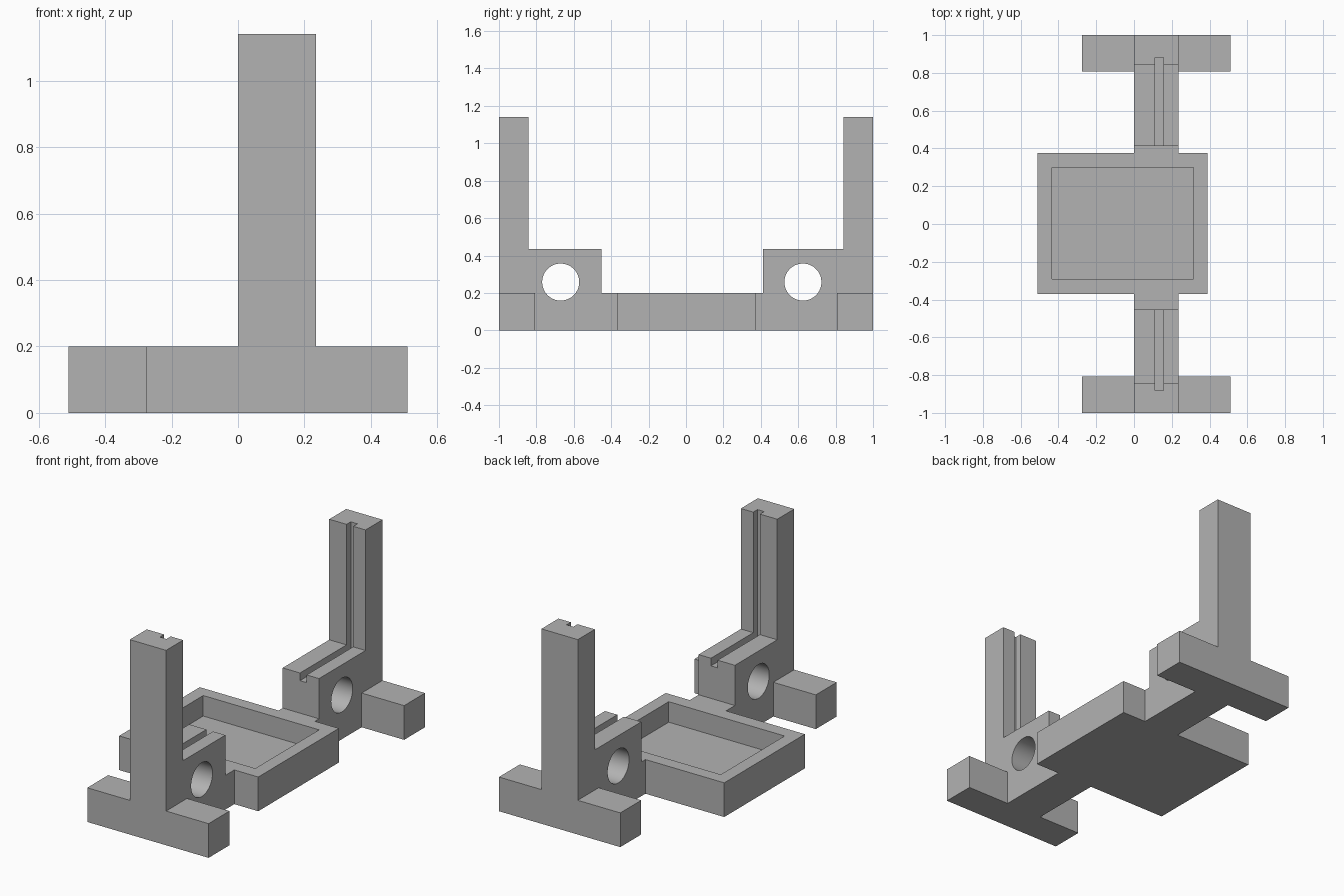
import bpy
import bmesh
import math
from mathutils import Matrix

cube = bpy.data.objects.get("Cube")
if cube:
    bpy.data.objects.remove(cube, do_unlink=True)

GREY = (0.45, 0.45, 0.45, 1)
grey = bpy.data.materials.new("plain grey")
grey.use_nodes = True
grey.diffuse_color = GREY
grey.node_tree.nodes["Principled BSDF"].inputs["Base Color"].default_value = GREY

POST_X = (0, 0.235)


def finish(name, bm):
    bmesh.ops.recalc_face_normals(bm, faces=bm.faces)
    mesh = bpy.data.meshes.new(name)
    bm.to_mesh(mesh)
    bm.free()
    mesh.materials.append(grey)
    obj = bpy.data.objects.new(name, mesh)
    bpy.context.collection.objects.link(obj)
    return obj


def box(name, xs, ys, zs):
    bm = bmesh.new()
    bmesh.ops.create_cube(bm, size=1)
    for v in bm.verts:
        for axis, span in enumerate((xs, ys, zs)):
            v.co[axis] = max(span) if v.co[axis] > 0 else min(span)
    return finish(name, bm)


def side_profile(name, points, xs):
    """Extrude a (y, z) outline along x."""
    bm = bmesh.new()
    face = bm.faces.new([bm.verts.new((xs[0], y, z)) for y, z in points])
    ext = bmesh.ops.extrude_face_region(bm, geom=[face])["geom"]
    moved = [v for v in ext if isinstance(v, bmesh.types.BMVert)]
    bmesh.ops.translate(bm, vec=(xs[1] - xs[0], 0, 0), verts=moved)
    return finish(name, bm)


def cross_bore(y, z, radius):
    bm = bmesh.new()
    bmesh.ops.create_cone(bm, cap_ends=True, segments=64, radius1=radius,
                          radius2=radius, depth=1,
                          matrix=Matrix.Translation((0.12, y, z))
                          @ Matrix.Rotation(math.pi / 2, 4, "Y"))
    return finish("bore_cutter", bm)


def cut(obj, cutter):
    cutter.hide_render = True
    mod = obj.modifiers.new("cut", "BOOLEAN")
    mod.operation = "DIFFERENCE"
    mod.solver = "EXACT"
    mod.object = cutter
    bpy.ops.object.select_all(action="DESELECT")
    bpy.context.view_layer.objects.active = obj
    obj.select_set(True)
    bpy.ops.object.modifier_apply(modifier=mod.name)
    bpy.data.objects.remove(cutter, do_unlink=True)


# Central tray with a shallow rectangular recess
tray = box("tray", (-0.51, 0.39), (-0.37, 0.375), (0, 0.2))
cut(tray, box("recess_cutter", (-0.435, 0.315), (-0.29, 0.3), (0.08, 0.4)))

# Two end supports: neck, bored block and grooved post, with a foot each side
for label, s, tray_y, block_y, bore_y in (("front", -1, 0.37, 0.452, 0.67),
                                          ("back", 1, 0.375, 0.413, 0.625)):
    outline = [(tray_y, 0), (1, 0), (1, 1.14), (0.843, 1.14),
               (0.843, 0.435), (block_y, 0.435), (block_y, 0.2), (tray_y, 0.2)]
    support = side_profile(label + "_support", [(s * y, z) for y, z in outline], POST_X)
    cut(support, box("groove_cutter", (0.112, 0.155), (s * 0.3, s * 0.882), (0.39, 1.3)))
    cut(support, cross_bore(s * bore_y, 0.258, 0.099))
    bpy.ops.object.shade_smooth_by_angle(angle=math.radians(30))

    for side, xs in (("right", (-0.275, POST_X[0])), ("left", (POST_X[1], 0.51))):
        box(f"{label}_{side}_foot", xs, (s * 0.807, s * 1), (0, 0.2))
